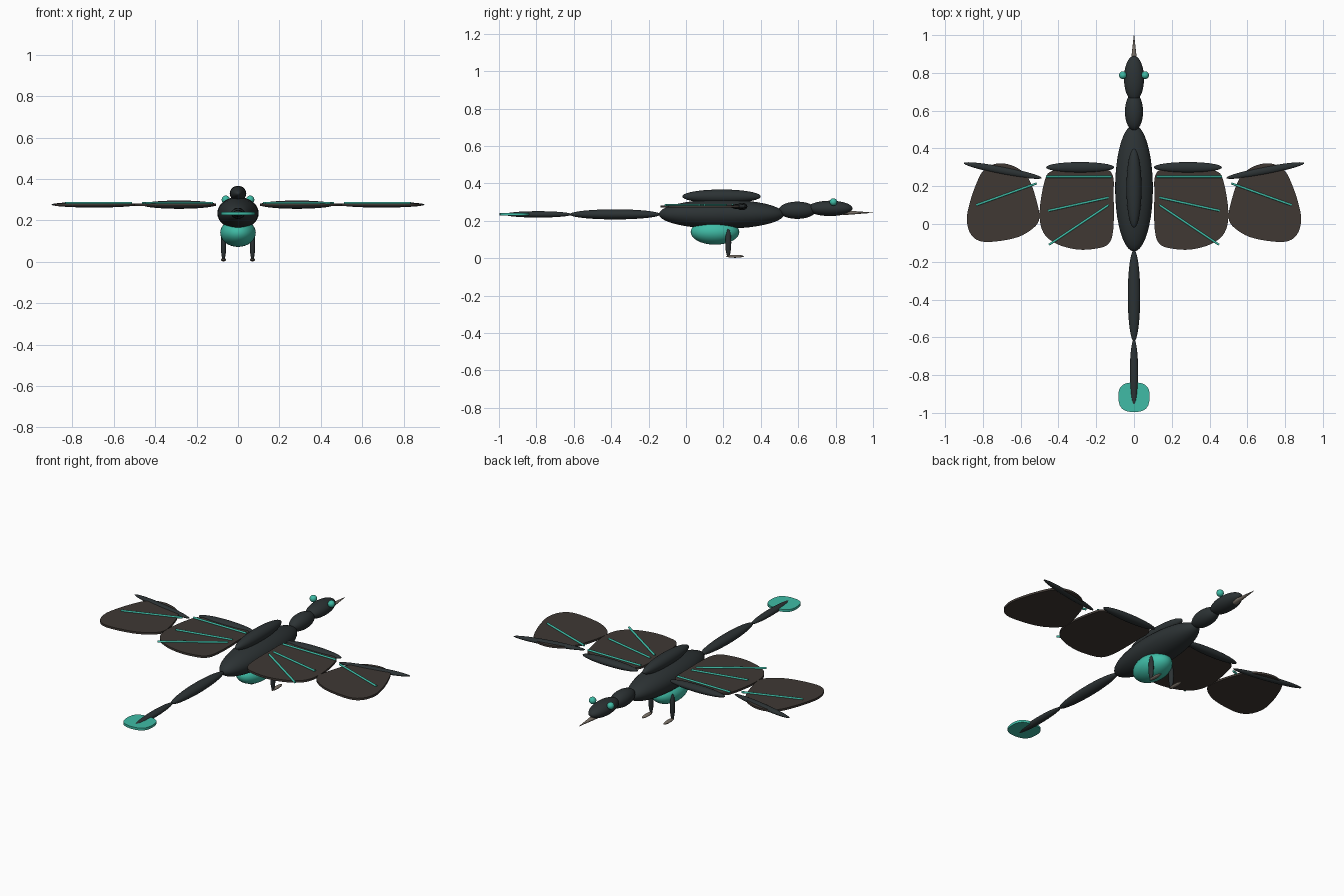
import bpy, bmesh, math
from mathutils import Vector

if "Cube" in bpy.data.objects:
    bpy.data.objects.remove(bpy.data.objects["Cube"])


def material(name, rgb):
    m = bpy.data.materials.new(name)
    m.diffuse_color = (*rgb, 1)
    m.use_nodes = True
    m.node_tree.nodes["Principled BSDF"].inputs["Base Color"].default_value = m.diffuse_color
    return m


DARK = material("charcoal", (0.025, 0.032, 0.034))
SKIN = material("membrane", (0.05, 0.04, 0.034))
TEAL = material("teal", (0.05, 0.5, 0.38))
HORN = material("horn", (0.2, 0.17, 0.14))


def finish(ob, name, mat):
    ob.name = name
    ob.data.materials.append(mat)
    bpy.context.view_layer.objects.active = ob
    bpy.ops.object.select_all(action='DESELECT')
    ob.select_set(True)
    bpy.ops.object.shade_smooth_by_angle(angle=math.radians(40))
    return ob


def ellipsoid(name, loc, half, mat, rot=(0, 0, 0), axis='Y'):
    """UV sphere with its poles on the given axis, scaled to half sizes."""
    bpy.ops.mesh.primitive_uv_sphere_add(segments=32, ring_count=20, radius=1)
    ob = bpy.context.object
    for v in ob.data.vertices:
        x, y, z = v.co
        x, y, z = {'Y': (x, z, -y), 'X': (z, x, y), 'Z': (x, y, z)}[axis]
        v.co = (x * half[0], y * half[1], z * half[2])
    ob.location, ob.rotation_euler = loc, rot
    return finish(ob, name, mat)


def sheet(name, points, z, thick, mat, side=1):
    """Thin slab from a closed smooth outline through a few points."""
    pts = [Vector((side * x, y)) for x, y in points]
    n, loop = len(pts), []
    for i in range(n):
        a, b, c, d = (pts[(i + k) % n] for k in (-1, 0, 1, 2))
        for t in (0, 0.25, 0.5, 0.75):
            loop.append(0.5 * (2 * b + (c - a) * t + (2 * a - 5 * b + 4 * c - d) * t * t
                               + (3 * b - a - 3 * c + d) * t ** 3))
    bm = bmesh.new()
    face = bm.faces.new([bm.verts.new((p.x, p.y, z - thick / 2)) for p in loop])
    top = bmesh.ops.extrude_face_region(bm, geom=[face])["geom"]
    bmesh.ops.translate(bm, vec=(0, 0, thick),
                        verts=[g for g in top if isinstance(g, bmesh.types.BMVert)])
    bmesh.ops.recalc_face_normals(bm, faces=bm.faces)
    me = bpy.data.meshes.new(name)
    bm.to_mesh(me)
    bm.free()
    ob = bpy.data.objects.new(name, me)
    bpy.context.collection.objects.link(ob)
    return finish(ob, name, mat)


def rod(name, a, b, r, mat):
    a, b = Vector(a), Vector(b)
    bpy.ops.mesh.primitive_cylinder_add(vertices=10, radius=r, depth=(b - a).length,
                                        location=(a + b) / 2)
    bpy.context.object.rotation_euler = (b - a).to_track_quat('Z', 'Y').to_euler()
    return finish(bpy.context.object, name, mat)


# Torso, back ridge and belly
ellipsoid("body", (0, 0.19, 0.235), (0.1, 0.335, 0.078), DARK)
ellipsoid("back_ridge", (0, 0.19, 0.33), (0.04, 0.21, 0.037), DARK)
ellipsoid("belly", (0, 0.155, 0.14), (0.086, 0.13, 0.068), TEAL, axis='Z')

# Neck, head and beak
ellipsoid("neck", (0, 0.595, 0.256), (0.048, 0.1, 0.046), DARK)
ellipsoid("head", (0, 0.77, 0.266), (0.053, 0.12, 0.041), DARK)
bpy.ops.mesh.primitive_cone_add(vertices=20, radius1=0.019, radius2=0.001, depth=0.16,
                                location=(0, 0.92, 0.243), rotation=(-math.pi / 2, 0, 0))
bpy.context.object.scale = (1, 0.7, 1)
finish(bpy.context.object, "beak", HORN)

# Tail with end fan
ellipsoid("tail_base", (0, -0.38, 0.234), (0.033, 0.242, 0.027), DARK)
ellipsoid("tail_tip", (0, -0.79, 0.234), (0.022, 0.18, 0.017), DARK)
fan = [(0.083, -0.92), (0.074, -0.868), (0.035, -0.842), (-0.035, -0.842), (-0.074, -0.868),
       (-0.083, -0.92), (-0.07, -0.97), (-0.03, -0.993), (0.03, -0.993), (0.07, -0.97)]
sheet("tail_fan", fan, 0.234, 0.014, TEAL)

inner = [(0.125, 0.28), (0.28, 0.3), (0.435, 0.28), (0.475, 0.22), (0.5, 0.06), (0.48, -0.045),
         (0.41, -0.105), (0.3, -0.135), (0.2, -0.13), (0.135, -0.105), (0.11, -0.03), (0.108, 0.14)]
outer = [(0.55, 0.225), (0.6, 0.285), (0.67, 0.317), (0.74, 0.317), (0.8, 0.28), (0.84, 0.2),
         (0.87, 0.11), (0.885, 0.02), (0.86, -0.06), (0.79, -0.095), (0.64, -0.077),
         (0.55, -0.035), (0.503, 0.02), (0.51, 0.1)]
ribs = [((0.12, 0.25), (0.465, 0.25)), ((0.135, 0.14), (0.455, 0.07)),
        ((0.135, 0.1), (0.45, -0.11)), ((0.515, 0.215), (0.835, 0.1))]

# Paired parts
for side, tag in ((-1, "left"), (1, "right")):
    ellipsoid(f"{tag}_eye", (side * 0.059, 0.788, 0.3), (0.02,) * 3, TEAL)
    ellipsoid(f"{tag}_leg", (side * 0.07, 0.226, 0.082), (0.013, 0.016, 0.075), DARK, axis='Z')
    ellipsoid(f"{tag}_foot", (side * 0.07, 0.262, 0.01), (0.012, 0.047, 0.008), HORN)
    sheet(f"{tag}_inner_membrane", inner, 0.276, 0.012, SKIN, side)
    sheet(f"{tag}_outer_membrane", outer, 0.276, 0.012, SKIN, side)
    ellipsoid(f"{tag}_inner_wing_bone", (side * 0.285, 0.3, 0.276), (0.18, 0.028, 0.02), DARK, axis='X')
    ellipsoid(f"{tag}_outer_wing_bone", (side * 0.695, 0.283, 0.276), (0.21, 0.02, 0.014), DARK,
              rot=(0, 0, side * math.radians(10.8)), axis='X')
    for i, (a, b) in enumerate(ribs):
        rod(f"{tag}_wing_rib_{i + 1}", (side * a[0], a[1], 0.284), (side * b[0], b[1], 0.284), 0.006, TEAL)
